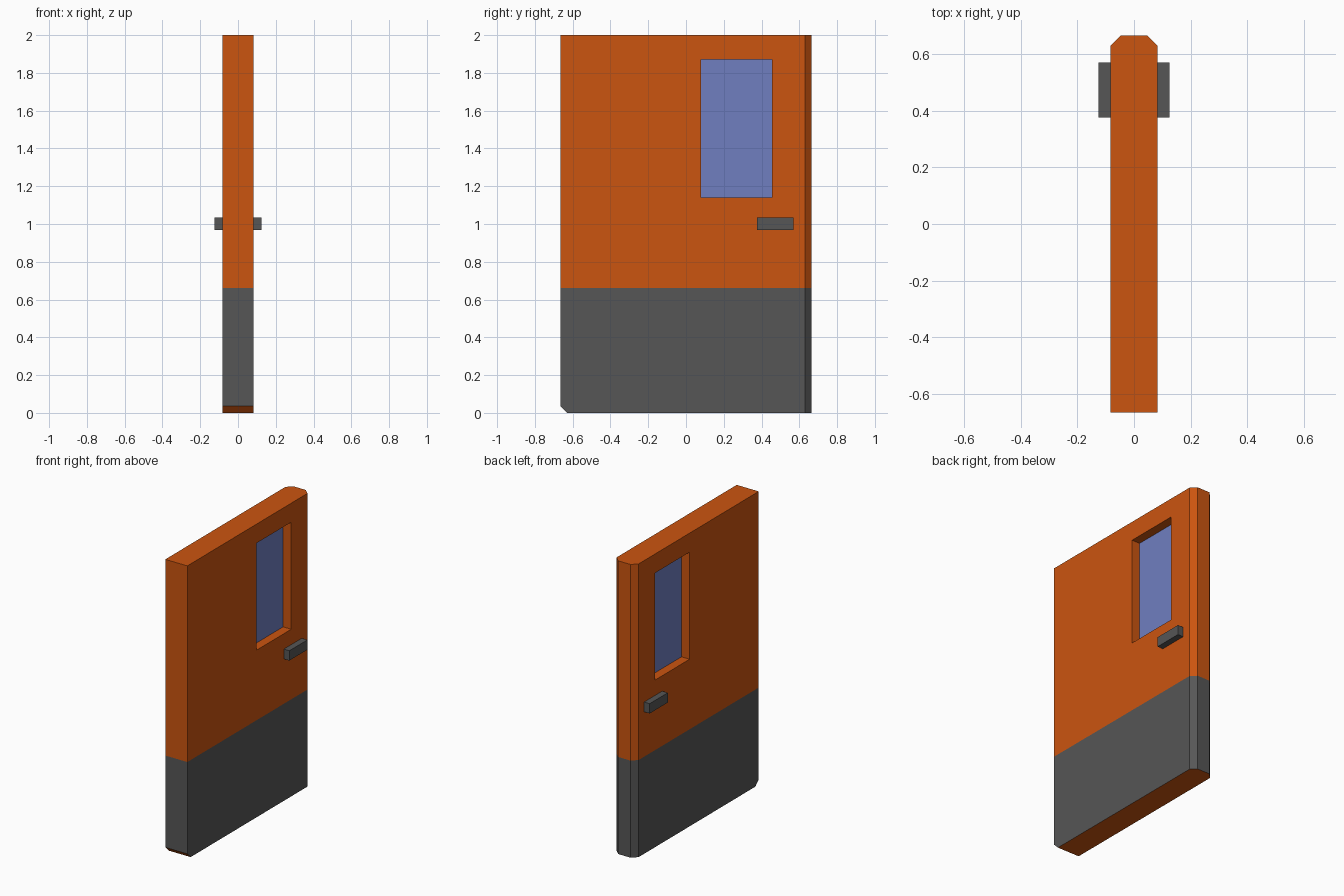
import bpy, bmesh
from mathutils import Vector

if "Cube" in bpy.data.objects:
    bpy.data.objects.remove(bpy.data.objects["Cube"])

W, D, H = 0.083, 0.665, 2.0      # half thickness, half width, height
C = 0.036                        # chamfer size
SEAM = 0.662                     # top of the grey kick area


def material(name, rgb):
    m = bpy.data.materials.new(name)
    m.diffuse_color = (*rgb, 1)
    m.use_nodes = True
    m.node_tree.nodes["Principled BSDF"].inputs["Base Color"].default_value = m.diffuse_color
    return m


orange = material("orange_paint", (0.60, 0.09, 0.005))
grey = material("dark_grey", (0.093, 0.093, 0.093))
blue = material("blue_glass", (0.16, 0.21, 0.53))


def add_object(name, bm, *mats):
    bmesh.ops.recalc_face_normals(bm, faces=bm.faces)
    me = bpy.data.meshes.new(name)
    bm.to_mesh(me)
    bm.free()
    for m in mats:
        me.materials.append(m)
    ob = bpy.data.objects.new(name, me)
    bpy.context.collection.objects.link(ob)
    return ob


def box(name, lo, hi, mat):
    lo, hi = Vector(lo), Vector(hi)
    bm = bmesh.new()
    bmesh.ops.create_cube(bm, size=1)
    bmesh.ops.scale(bm, vec=hi - lo, verts=bm.verts)
    bmesh.ops.translate(bm, vec=(lo + hi) / 2, verts=bm.verts)
    return add_object(name, bm, mat)


# Door slab: plan outline with chamfered latch edge, extruded upward
bm = bmesh.new()
outline = [(-W, -D), (W, -D), (W, D - C), (W - C, D), (C - W, D), (-W, D - C)]
base = bm.faces.new([bm.verts.new((x, y, 0)) for x, y in outline])
top = bmesh.ops.extrude_face_region(bm, geom=[base], use_keep_orig=True)
bmesh.ops.translate(bm, vec=(0, 0, H),
                    verts=[v for v in top["geom"] if isinstance(v, bmesh.types.BMVert)])
bmesh.ops.recalc_face_normals(bm, faces=bm.faces)

# Chamfered bottom hinge-side edge
low_edge = [e for e in bm.edges
            if all(v.co.z < 0.01 and v.co.y < 0.01 - D for v in e.verts)]
bmesh.ops.bevel(bm, geom=low_edge, offset=C, segments=1, affect='EDGES')

# Split at the seam; grey on the lower upright faces only
bmesh.ops.bisect_plane(bm, geom=bm.verts[:] + bm.edges[:] + bm.faces[:],
                       plane_co=(0, 0, SEAM), plane_no=(0, 0, 1))
bm.normal_update()
for f in bm.faces:
    if abs(f.normal.z) < 0.1 and f.calc_center_median().z < SEAM:
        f.material_index = 1
door = add_object("door_slab", bm, orange, grey)

# Window opening
Y0, Y1, Z0, Z1 = 0.08, 0.455, 1.14, 1.87
cutter = box("window_cutter", (-0.3, Y0, Z0), (0.3, Y1, Z1), orange)
cutter.hide_render = True
cut = door.modifiers.new("window_opening", 'BOOLEAN')
cut.operation, cut.solver, cut.object = 'DIFFERENCE', 'EXACT', cutter
bpy.context.view_layer.objects.active = door
bpy.ops.object.modifier_apply(modifier=cut.name)
bpy.data.objects.remove(cutter)

# Recessed glass pane
box("window_glass", (-0.022, Y0, Z0), (0.022, Y1, Z1), blue)

# Handle on each face
for side, name in ((1, "handle_right"), (-1, "handle_left")):
    a, b = sorted((side * W, side * 0.125))
    box(name, (a, 0.375, 0.968), (b, 0.57, 1.035), grey)
